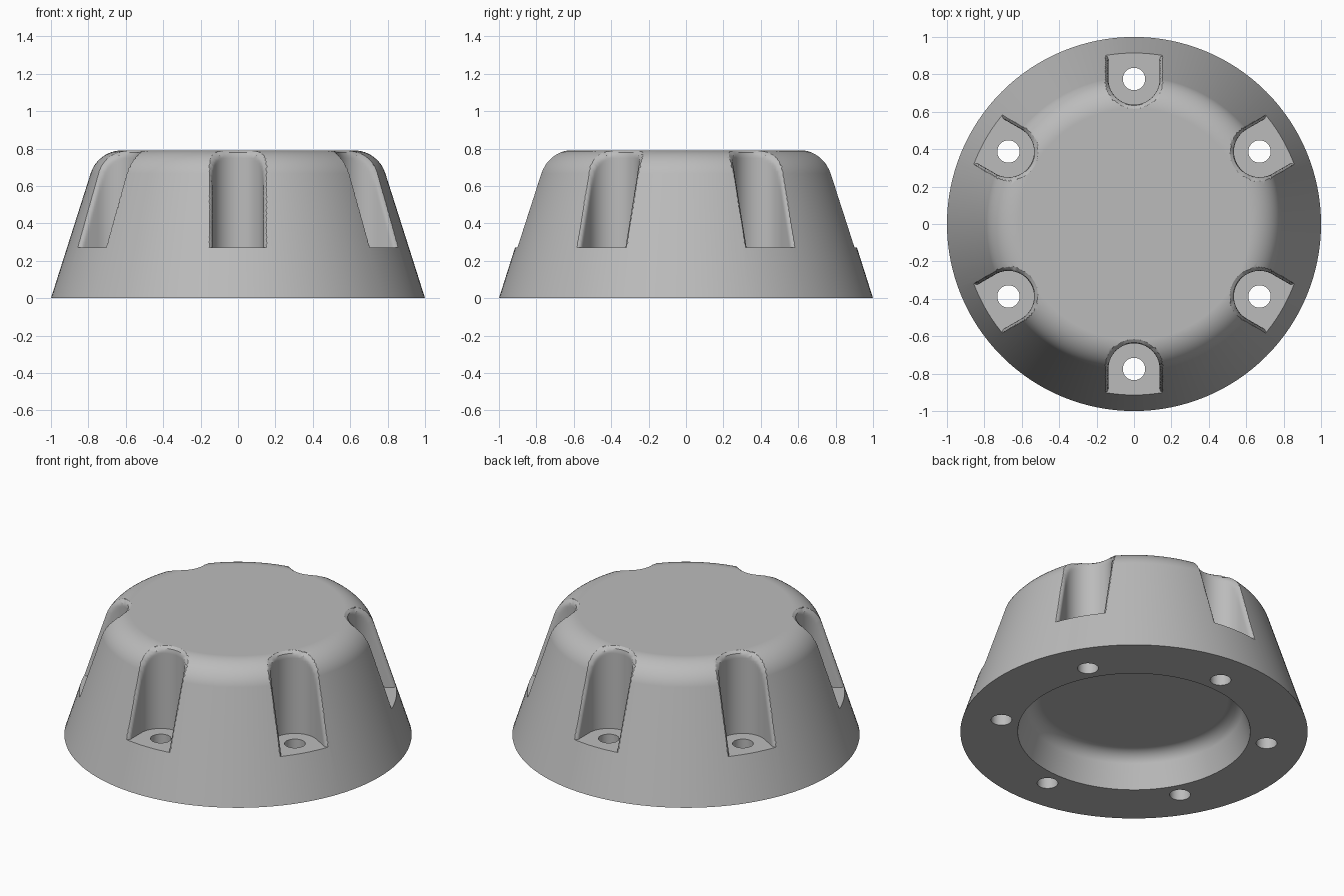
import bpy, bmesh
from math import sin, cos, pi, atan, atan2, tan, hypot, sqrt, radians

cube = bpy.data.objects.get("Cube")
if cube:
    bpy.data.objects.remove(cube)

HEIGHT, SLOPE, TOP_R = 0.79, 0.318, 0.62
TILT = atan(SLOPE)
SEGMENTS = 128


def rounding(base_r, height, top_r):
    """Radius and centre of the arc joining the sloped wall to the flat top."""
    tangent = base_r - height * SLOPE - top_r
    rho = tangent * tan((pi / 2 + TILT) / 2)
    return rho, top_r, height - rho


def dome_profile(base_r, height, top_r, steps):
    rho, cr, cz = rounding(base_r, height, top_r)
    arc = [TILT + (pi / 2 - TILT) * i / steps for i in range(steps + 1)]
    return [(base_r, 0)] + [(cr + rho * cos(a), cz + rho * sin(a)) for a in arc]


def make_object(name, bm):
    bmesh.ops.recalc_face_normals(bm, faces=bm.faces)
    mesh = bpy.data.meshes.new(name)
    bm.to_mesh(mesh)
    bm.free()
    obj = bpy.data.objects.new(name, mesh)
    bpy.context.collection.objects.link(obj)
    return obj


def loft(bm, rings):
    """Skin a stack of closed rings and cap both ends."""
    rows = [[bm.verts.new(p) for p in ring] for ring in rings]
    n = len(rows[0])
    for low, high in zip(rows, rows[1:]):
        for i in range(n):
            j = (i + 1) % n
            bm.faces.new((low[i], low[j], high[j], high[i]))
    bm.faces.new(rows[0])
    bm.faces.new(rows[-1])


def circle(r, z, n, cx=0, cy=0):
    return [(cx + r * cos(2 * pi * i / n), cy + r * sin(2 * pi * i / n), z) for i in range(n)]


# Solid rounded cap and the recess hollowed from below
bm = bmesh.new()
loft(bm, [circle(r, z, SEGMENTS) for r, z in dome_profile(1, HEIGHT, TOP_R, 12)])
cap = make_object("cap_body", bm)

bm = bmesh.new()
recess = dome_profile(0.67, 0.21, 0.537, 8)
recess.insert(0, (0.67, -0.1))
loft(bm, [circle(r, z, SEGMENTS) for r, z in recess])
recess_cutter = make_object("recess_cutter", bm)


# Depth of a point below the outer skin, used to soften the slot rims
def skin_depth(r, z):
    rho, cr, cz = rounding(1, HEIGHT, TOP_R)
    angle = atan2(z - cz, r - cr)
    if TILT < angle < pi / 2:
        return rho - hypot(r - cr, z - cz)
    return min((1 - z * SLOPE - r) * cos(TILT), HEIGHT - z)


BOLT_R, SLOT_W, RIM, FLOOR = 0.775, 0.137, 0.025, 0.27


def slot_section(z):
    """U-shaped outline that flares where it reaches the skin."""
    wall = [BOLT_R + 0.3 * i / 30 for i in range(31)]
    path = [(x, -SLOT_W, 0, -1) for x in reversed(wall)]
    for i in range(1, 28):
        a = -pi / 2 - pi * i / 28
        path.append((BOLT_R + SLOT_W * cos(a), SLOT_W * sin(a), cos(a), sin(a)))
    path += [(x, SLOT_W, 0, 1) for x in wall]
    points = []
    for x, y, nx, ny in path:
        d = min(max(skin_depth(hypot(x, y), z), 0), RIM)
        flare = RIM - sqrt(RIM ** 2 - (RIM - d) ** 2)
        points.append((x + nx * flare, y + ny * flare, z))
    return points


def turned(points, a):
    return [(x * cos(a) - y * sin(a), x * sin(a) + y * cos(a), z) for x, y, z in points]


# Six bolt slots with through holes
heights = [FLOOR + (0.85 - FLOOR) * i / 40 for i in range(41)]
bm_slots, bm_holes = bmesh.new(), bmesh.new()
for k in range(6):
    a = radians(30 + 60 * k)
    loft(bm_slots, [turned(slot_section(z), a) for z in heights])
    loft(bm_holes, [turned(circle(0.06, z, 32, BOLT_R), a) for z in (-0.1, 0.5)])
slot_cutter = make_object("slot_cutter", bm_slots)
hole_cutter = make_object("hole_cutter", bm_holes)

for cutter in (recess_cutter, slot_cutter, hole_cutter):
    cutter.hide_render = True
    mod = cap.modifiers.new(cutter.name, 'BOOLEAN')
    mod.operation = 'DIFFERENCE'
    mod.solver = 'EXACT'
    mod.object = cutter

# Apply the cuts and discard the cutters
bpy.ops.object.select_all(action='DESELECT')
cap.select_set(True)
bpy.context.view_layer.objects.active = cap
for mod in list(cap.modifiers):
    bpy.ops.object.modifier_apply(modifier=mod.name)
for cutter in (recess_cutter, slot_cutter, hole_cutter):
    bpy.data.objects.remove(cutter)

# Plain grey finish with smooth shading
grey = bpy.data.materials.new("plain_grey")
grey.use_nodes = True
colour = (0.5, 0.5, 0.5, 1)
grey.diffuse_color = colour
grey.node_tree.nodes["Principled BSDF"].inputs["Base Color"].default_value = colour
cap.data.materials.clear()
cap.data.materials.append(grey)
bpy.ops.object.shade_smooth_by_angle(angle=radians(30))
weighted = cap.modifiers.new("even_shading", 'WEIGHTED_NORMAL')
weighted.keep_sharp = True
